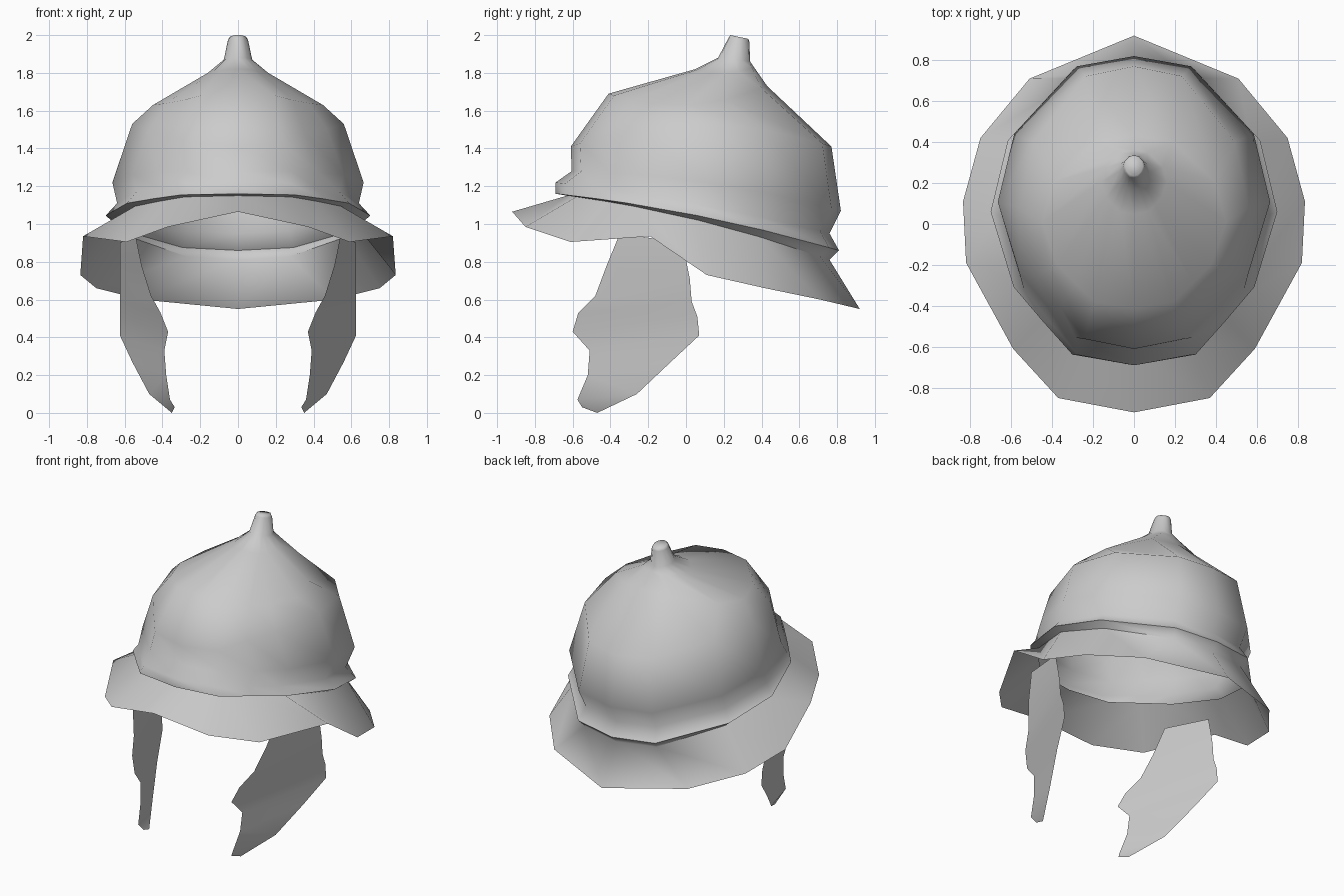
import bpy, bmesh, math

if "Cube" in bpy.data.objects:
    bpy.data.objects.remove(bpy.data.objects["Cube"])


def make_object(name, verts, faces, angle=70):
    mesh = bpy.data.meshes.new(name)
    mesh.from_pydata(verts, [], faces)
    bm = bmesh.new()
    bm.from_mesh(mesh)
    bmesh.ops.recalc_face_normals(bm, faces=bm.faces)
    bm.to_mesh(mesh)
    bm.free()
    ob = bpy.data.objects.new(name, mesh)
    bpy.context.collection.objects.link(ob)
    bpy.ops.object.select_all(action='DESELECT')
    ob.select_set(True)
    bpy.context.view_layer.objects.active = ob
    bpy.ops.object.shade_smooth_by_angle(angle=math.radians(angle))
    return ob


def full_ring(half):
    # mirror a half ring (back centre to front centre) into a closed loop
    return half + [(-x, y, z) for x, y, z in reversed(half[1:-1])]


# Half outline of the skull, normalised, from back centre to front centre
UNIT = [(0, 1), (.42, .93), (.88, .465), (1, 0), (.84, -.49),
        (.64, -.71), (.43, -.93), (0, -1)]


def skull_ring(yf, zf, yb, zb, width, zside):
    half = []
    for ux, uy in UNIT:
        t = (uy + 1) / 2
        bump = (zside - (zf + zb) / 2) * (1 - uy * uy)
        half.append((ux * width, yf + (yb - yf) * t, zf + (zb - zf) * t + bump))
    return full_ring(half)


# Flared brim edge, then neck bands, dome and crest knob
brim = [(0, .92, .55), (.51, .71, .60), (.75, .42, .66), (.835, .11, .73),
        (.82, -.19, .935), (.59, -.61, .905), (.37, -.85, .985), (0, -.92, 1.065)]
levels = [  # front y, front z, back y, back z, half width, side z
    (-.63, 1.15, .76, .81, .65, 1.02),
    (-.69, 1.16, .81, .86, .70, 1.045),
    (-.69, 1.22, .76, .95, .64, 1.11),
    (-.605, 1.28, .82, 1.07, .665, 1.22),
    (-.61, 1.41, .77, 1.41, .56, 1.53),
    (-.41, 1.69, .43, 1.73, .45, 1.63),
    (.05, 1.82, .36, 1.83, .16, 1.80),
    (.17, 1.88, .34, 1.86, .075, 1.87),
    (.225, 1.985, .335, 1.965, .053, 1.975),
    (.235, 2.0, .33, 1.98, .043, 1.99),
]
rings = [full_ring(brim)] + [skull_ring(*lv) for lv in levels]
n = len(rings[0])
verts = [v for r in rings for v in r]
faces = [(i * n + j, i * n + (j + 1) % n, (i + 1) * n + (j + 1) % n, (i + 1) * n + j)
         for i in range(len(rings) - 1) for j in range(n)]
faces.append(tuple(range(len(verts) - n, len(verts))))
make_object("helmet_shell", verts, faces)

# Cheek guards: matching front and rear edge points, top to bottom
front = [(.545, -.35, .95), (.51, -.42, .78), (.46, -.48, .62), (.41, -.57, .53),
         (.37, -.60, .43), (.39, -.51, .33), (.38, -.52, .20), (.36, -.575, .07),
         (.335, -.55, .03)]
rear = [(.625, -.02, .90), (.625, 0, .81), (.625, .02, .71), (.625, .03, .59),
        (.625, .06, .51), (.625, .07, .41), (.56, -.08, .27), (.47, -.26, .10),
        (.35, -.47, 0)]
m = len(front)
strip = [(i, i + 1, m + i + 1, m + i) for i in range(m - 1)]
for side, name in ((1, "right_cheek_guard"), (-1, "left_cheek_guard")):
    make_object(name, [(x * side, y, z) for x, y, z in front + rear], strip)
